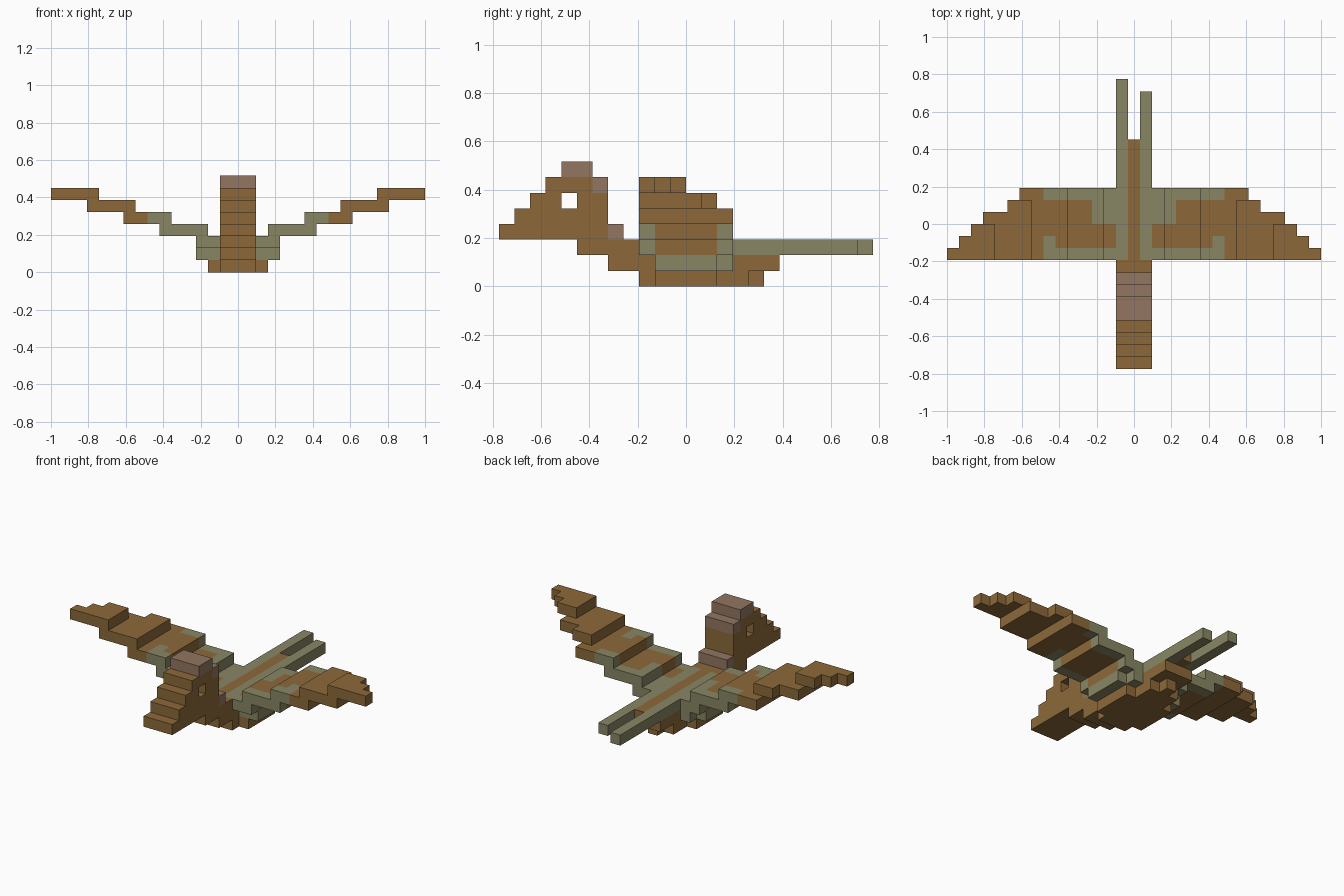
import bpy
import bmesh

U = 2 / 31          # edge length of one block
LENGTH = 24         # blocks from nose to tail tip

cube = bpy.data.objects.get("Cube")
if cube:
    bpy.data.objects.remove(cube, do_unlink=True)


def linear(c):
    c /= 255
    return c / 12.92 if c <= 0.04045 else ((c + 0.055) / 1.055) ** 2.4


def make_material(name, rgb):
    mat = bpy.data.materials.new(name)
    mat.use_nodes = True
    col = (*[linear(c) for c in rgb], 1)
    mat.diffuse_color = col
    bsdf = next(n for n in mat.node_tree.nodes if n.type == 'BSDF_PRINCIPLED')
    bsdf.inputs["Base Color"].default_value = col
    bsdf.inputs["Roughness"].default_value = 0.9
    return mat


BROWN, GREEN, PINK = 0, 1, 2
MATERIALS = [make_material("bark brown", (140, 105, 58)),
             make_material("moss green", (136, 134, 100)),
             make_material("dusty pink", (146, 118, 98))]


def fill(x, y, z, colour=BROWN):
    """Blocks in inclusive ranges of x, y, z; later fills repaint earlier ones."""
    return {(i, j, k): colour
            for i in range(x[0], x[1] + 1)
            for j in range(y[0], y[1] + 1)
            for k in range(z[0], z[1] + 1)}


def merge(*fills):
    out = {}
    for f in fills:
        out.update(f)
    return out


def mirrored(blocks):
    return {(-i, j, k): c for (i, j, k), c in blocks.items()}


def build(name, blocks):
    """Skin the blocks with their outer faces and join flat areas of one colour."""
    bm = bmesh.new()
    for (i, j, k), colour in blocks.items():
        base = (i, j, k)
        for axis in range(3):
            for side in (-1, 1):
                near = list(base)
                near[axis] += side
                if tuple(near) in blocks:
                    continue
                u, v = (axis + 1) % 3, (axis + 2) % 3
                corners = [(-1, -1), (1, -1), (1, 1), (-1, 1)][::side]
                verts = []
                for a, b in corners:
                    p = [i, j + 0.5 - LENGTH / 2, k + 0.5]
                    p[axis] += side / 2
                    p[u] += a / 2
                    p[v] += b / 2
                    verts.append(bm.verts.new([c * U for c in p]))
                bm.faces.new(verts).material_index = colour
    bmesh.ops.remove_doubles(bm, verts=bm.verts, dist=U * 0.01)
    bmesh.ops.dissolve_limit(bm, angle_limit=0.01, verts=bm.verts,
                             edges=bm.edges, delimit={'MATERIAL'})
    mesh = bpy.data.meshes.new(name)
    bm.to_mesh(mesh)
    bm.free()
    for mat in MATERIALS:
        mesh.materials.append(mat)
    obj = bpy.data.objects.new(name, mesh)
    bpy.context.collection.objects.link(obj)
    return obj


# Head: stepped beak and brow, pink crest, eye hole straight through
head = merge(fill((-1, 1), (0, 6), (3, 3)),
             fill((-1, 1), (1, 6), (4, 4)),
             fill((-1, 1), (2, 6), (5, 5)),
             fill((-1, 1), (3, 5), (6, 6)),
             fill((-1, 1), (4, 5), (7, 7), PINK),
             fill((-1, 1), (6, 6), (6, 6), PINK),
             fill((-1, 1), (7, 7), (3, 3), PINK))
for i in (-1, 0, 1):
    del head[(i, 4, 5)]
build("head", head)

# Body: neck, belly and keel, with a brown spine between the green back strips
build("body", merge(fill((-1, 1), (5, 8), (2, 2)),
                    fill((-1, 1), (7, 17), (1, 1)),
                    fill((-1, 1), (9, 15), (0, 0)),
                    fill((-2, 2), (10, 13), (0, 0)),
                    fill((0, 0), (16, 16), (0, 0)),
                    fill((0, 0), (9, 18), (2, 2))))

# Back strips running into two tail feathers of unequal length
build("right_tail_feather", fill((-1, -1), (9, 23), (2, 2), GREEN))
build("left_tail_feather", fill((1, 1), (9, 22), (2, 2), GREEN))

# Wing: terraces rising outward, with green borders near the root
wing = merge(fill((2, 3), (10, 13), (1, 1), GREEN),
             fill((2, 2), (14, 14), (1, 1), GREEN),
             fill((2, 3), (9, 14), (2, 2)),
             fill((3, 6), (9, 14), (3, 3)),
             fill((6, 9), (9, 14), (4, 4)),
             fill((9, 10), (9, 13), (5, 5)),
             fill((11, 12), (9, 12), (5, 5)),
             fill((12, 13), (9, 11), (6, 6)),
             fill((14, 14), (9, 10), (6, 6)),
             fill((15, 15), (9, 9), (6, 6)))
for (i, j, k) in wing:
    edge = i <= 7 and j in (9, 14)
    root = j in (12, 13) and (i, k) in ((2, 2), (3, 3))
    notch = i == 7 and j == 10
    if edge or root or notch:
        wing[(i, j, k)] = GREEN
build("left_wing", wing)
build("right_wing", mirrored(wing))
